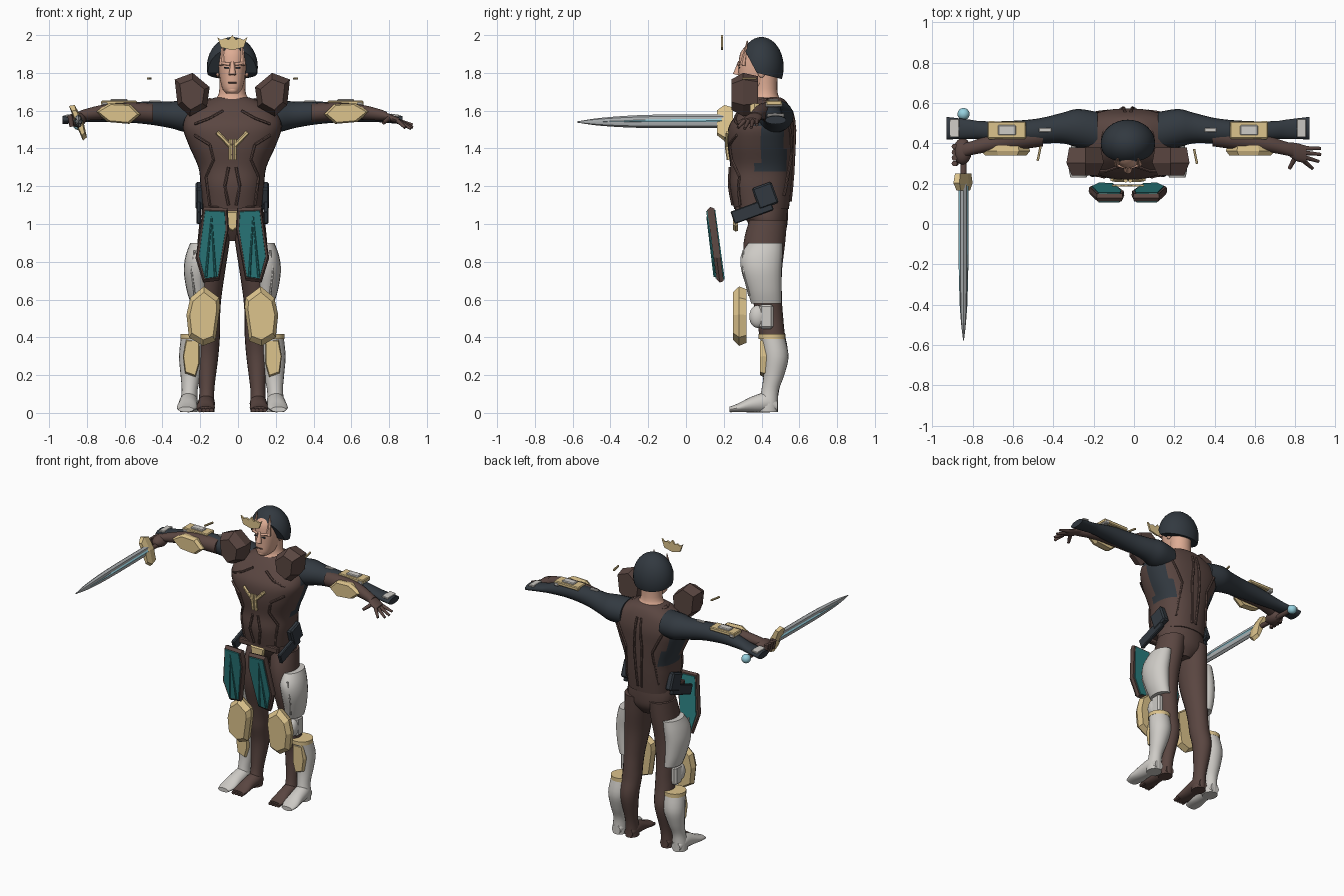
import bpy, bmesh, math
from mathutils import Vector, Matrix
from mathutils.bvhtree import BVHTree

if "Cube" in bpy.data.objects:
    bpy.data.objects.remove(bpy.data.objects["Cube"])

X0 = -0.03  # symmetry plane of the figure


def material(name, r, g, b):
    m = bpy.data.materials.new(name)
    m.diffuse_color = [(c / 255 / 12.92 if c < 11 else ((c / 255 + 0.055) / 1.055) ** 2.4) for c in (r, g, b)] + [1]
    m.use_nodes = True
    m.node_tree.nodes["Principled BSDF"].inputs["Base Color"].default_value = m.diffuse_color
    return m


BROWN = material("brown leather", 90, 70, 65)
DARK = material("dark slate", 50, 57, 64)
TEAL = material("teal cloth", 42, 124, 126)
TAN = material("tan gold", 220, 195, 140)
WHITE = material("pale armour", 206, 203, 198)
SKIN = material("skin", 222, 172, 148)
STEEL = material("steel", 172, 176, 178)
BLUE = material("light blue", 150, 208, 222)


def finish(bm, name, mat, mirror=False, smooth=True, extra=None):
    if mirror:
        dup = bmesh.ops.duplicate(bm, geom=bm.verts[:] + bm.edges[:] + bm.faces[:])["geom"]
        for v in dup:
            if isinstance(v, bmesh.types.BMVert):
                v.co.x *= -1
    bmesh.ops.translate(bm, verts=bm.verts, vec=(X0, 0, 0))
    bmesh.ops.recalc_face_normals(bm, faces=bm.faces)
    bm.normal_update()
    me = bpy.data.meshes.new(name)
    me.materials.append(mat)
    if extra:
        me.materials.append(extra[0])
        for f in bm.faces:
            f.material_index = int(extra[1](f.calc_center_median(), f.normal))
    bm.to_mesh(me)
    ob = bpy.data.objects.new(name, me)
    bpy.context.collection.objects.link(ob)
    if smooth:
        bpy.ops.object.select_all(action='DESELECT')
        ob.select_set(True)
        bpy.context.view_layer.objects.active = ob
        bpy.ops.object.shade_smooth_by_angle(angle=math.radians(40))
    return ob


def loft(name, st, axis, mat, mirror=False, seg=20, power=2.0, sub=4, extra=None, out=None):
    """Elliptical sections (x, y, z, half width, half depth) joined with smooth interpolation."""
    rows = []
    for i in range(len(st) - 1):
        p = [Vector(st[max(0, min(len(st) - 1, i + k))]) for k in (-1, 0, 1, 2)]
        for s in range(sub):
            t = s / sub
            rows.append(0.5 * (2 * p[1] + (p[2] - p[0]) * t + (2 * p[0] - 5 * p[1] + 4 * p[2] - p[3]) * t * t
                               + (3 * p[1] - p[0] - 3 * p[2] + p[3]) * t ** 3))
    rows.append(Vector(st[-1]))
    bm = bmesh.new()
    rings = []
    for x, y, z, a, b in rows:
        ring = []
        for k in range(seg):
            t = 2 * math.pi * k / seg
            u = math.copysign(abs(math.cos(t)) ** (2 / power), math.cos(t)) * a
            w = math.copysign(abs(math.sin(t)) ** (2 / power), math.sin(t)) * b
            d = {'z': (u, w, 0), 'x': (0, u, w), 'y': (u, 0, w)}[axis]
            ring.append(bm.verts.new((x + d[0], y + d[1], z + d[2])))
        rings.append(ring)
    for r, q in zip(rings, rings[1:]):
        for k in range(seg):
            bm.faces.new((r[k], r[(k + 1) % seg], q[(k + 1) % seg], q[k]))
    bm.faces.new(rings[0])
    bm.faces.new(rings[-1])
    if out is not None:
        bm.normal_update()
        out.append(BVHTree.FromBMesh(bm))
    return finish(bm, name, mat, mirror, extra=extra)


def prism(name, outline, y0, y1, mat, mirror=False, front=1.0, shear=0.0, ztop=0.0, grow=1.0):
    """Plate cut from an x-z outline, front face scaled, optionally leaning with height."""
    n = len(outline)
    cx, cz = sum(p[0] for p in outline) / n, sum(p[1] for p in outline) / n
    bm = bmesh.new()
    mid = (y0 + y1) / 2
    rings = []
    for y, s in ((y0, front), (y0 * .55 + y1 * .45, 1.0), (y1, (1 + front) / 2)):
        s *= grow
        rings.append([bm.verts.new((cx + (x - cx) * s, y + shear * (ztop - z), cz + (z - cz) * (s if grow == 1 else s + .1)))
                      for x, z in outline])
    for r, q in zip(rings, rings[1:]):
        for k in range(n):
            bm.faces.new((r[k], r[(k + 1) % n], q[(k + 1) % n], q[k]))
    bm.faces.new(rings[0])
    bm.faces.new(rings[-1])
    return finish(bm, name, mat, mirror, smooth=False)


def rods(name, segs, mat, mirror=False, sides=10):
    """Tapered rods (start, end, start radius, end radius)."""
    bm = bmesh.new()
    for p, q, a, b in segs:
        p, q = Vector(p), Vector(q)
        m = Matrix.Translation((p + q) / 2) @ (q - p).to_track_quat('Z', 'Y').to_matrix().to_4x4()
        bmesh.ops.create_cone(bm, cap_ends=True, segments=sides, radius1=a, radius2=b, depth=(q - p).length, matrix=m)
    return finish(bm, name, mat, mirror)


def box(name, c, size, mat, mirror=False, rot=(0, 0, 0)):
    bm = bmesh.new()
    m = Matrix.Translation(c)
    for ang, ax in zip(rot, 'XYZ'):
        m = m @ Matrix.Rotation(ang, 4, ax)
    bmesh.ops.create_cube(bm, size=1, matrix=m @ Matrix.Diagonal((*size, 1)))
    bmesh.ops.bevel(bm, geom=bm.edges[:], offset=min(size) * .2, segments=1, affect='EDGES')
    return finish(bm, name, mat, mirror, smooth=False)


def ball(name, c, size, mat, mirror=False, cuts=()):
    bm = bmesh.new()
    bmesh.ops.create_uvsphere(bm, u_segments=32, v_segments=20, radius=1,
                              matrix=Matrix.Translation(c) @ Matrix.Diagonal((*size, 1)))
    for co, no in cuts:
        bmesh.ops.bisect_plane(bm, geom=bm.verts[:] + bm.edges[:] + bm.faces[:], plane_co=co, plane_no=no, clear_outer=True)
        bmesh.ops.holes_fill(bm, edges=[e for e in bm.edges if e.is_boundary])
    return finish(bm, name, mat, mirror)


# Torso with dark side panels
tree = []
loft("torso", [(0, .40, 1.08, .155, .145), (0, .395, 1.2, .168, .163), (0, .40, 1.3, .18, .165),
               (0, .395, 1.42, .232, .175), (0, .40, 1.52, .262, .172), (0, .42, 1.6, .225, .135),
               (0, .43, 1.65, .14, .10), (0, .43, 1.67, .09, .07)], 'z', BROWN, seg=36, power=2.4, sub=5, out=tree,
     extra=(DARK, lambda c, n: abs(n.x) > .6 and 1.27 < c.z < 1.57 and c.y > .38))


def on_chest(pts, side=-1, lift=.004):
    res = []
    for x, z in pts:
        hit = tree[0].ray_cast(Vector((x, side * 2 + .4, z)), Vector((0, -side, 0)))[0]
        res.append(hit + Vector((0, side * lift, 0)))
    return res


def seams(name, lines, mat, r, mirror=True, side=-1):
    segs = []
    for ln in lines:
        fine = [(a[0] + (b[0] - a[0]) * k / 4, a[1] + (b[1] - a[1]) * k / 4) for a, b in zip(ln, ln[1:]) for k in range(4)] + [ln[-1]]
        p = on_chest(fine, side)
        segs += [(a, b, r, r) for a, b in zip(p, p[1:])]
    rods(name, segs, mat, mirror, 6)


seams("chest_seams", [[(.02, 1.3), (.04, 1.2), (.02, 1.1)], [(.2, 1.47), (.12, 1.42), (.1, 1.34), (.14, 1.25), (.12, 1.1)],
                      [(.05, 1.6), (.12, 1.56), (.2, 1.53)]], BROWN, .008)
seams("back_seams", [[(.015, 1.6), (.03, 1.4), (.015, 1.12)], [(.17, 1.52), (.1, 1.38), (.12, 1.15)]], BROWN, .008, side=1)
seams("chest_ornament", [[(.08, 1.485), (.008, 1.41)], [(.012, 1.45), (.012, 1.34)]], TAN, .011)
rods("collar", [((.12 * math.cos(t), .43 + .09 * math.sin(t), 1.655 - .012 * abs(math.sin(t))),
                 (.12 * math.cos(t + .4), .43 + .09 * math.sin(t + .4), 1.655 - .012 * abs(math.sin(t + .4))), .012, .012)
                for t in [k * .3927 for k in range(16)]], BROWN)

# Pelvis, belt and buckle
loft("pelvis", [(0, .41, 1.13, .15, .13), (0, .425, 1.04, .165, .115), (0, .44, .97, .14, .09), (0, .44, .91, .05, .05)], 'z', BROWN)
box("belt_strap", (.178, .35, 1.07), (.025, .22, .07), DARK, True, (.35, 0, 0))
box("belt_pouch", (.172, .42, 1.15), (.045, .11, .12), DARK, True, (.35, 0, 0))
prism("buckle", [(-.055, 1.07), (.055, 1.07), (.04, .99), (0, .96), (-.04, .99)], .25, .275, TAN, front=.85)
box("belt_front", (0, .275, 1.075), (.3, .03, .04), BROWN)

# Head, face and neck
loft("neck", [(0, .43, 1.6, .13, .10), (0, .425, 1.645, .11, .088), (0, .42, 1.69, .072, .066), (0, .42, 1.8, .07, .066)], 'z', SKIN)
loft("head", [(0, .335, 1.69, .03, .04), (0, .36, 1.715, .052, .08), (0, .378, 1.78, .068, .10), (0, .385, 1.85, .074, .107),
              (0, .39, 1.91, .07, .10), (0, .395, 1.95, .05, .07)], 'z', SKIN, seg=28, power=2.3)
rods("nose", [((0, .284, 1.86), (0, .268, 1.79), .008, .02)], SKIN)
ball("chin", (0, .302, 1.71), (.03, .022, .02), SKIN)
ball("ears", (.077, .40, 1.81), (.01, .022, .035), SKIN, True)
rods("brow", [((.012, .28, 1.845), (.058, .293, 1.852), .009, .007)], SKIN, True)
box("eyes", (.03, .2815, 1.828), (.026, .008, .008), DARK, True)
box("mouth", (0, .277, 1.748), (.045, .008, .006), BROWN)
rods("brow_spikes", [((.055, .30, 1.84), (.05, .325, 1.97), .017, .003)], SKIN, True, 6)
ball("helmet", (0, .40, 1.83), (.135, .117, .16), DARK,
     cuts=[((0, .375, 1.80), (0, -.25, -1)), ((0, .375, 1.80), (0, -.14, -.075))])
prism("crown_plate", [(-.08, 1.99), (-.06, 1.975), (-.035, 1.985), (-.02, 1.975), (0, 2.0), (.02, 1.975), (.035, 1.985),
                      (.06, 1.975), (.08, 1.99), (.06, 1.935), (0, 1.92), (-.06, 1.935)], .185, .197, TAN)

# Shoulder guards and arms
prism("shoulder_guard", [(.305, 1.765), (.21, 1.8), (.12, 1.725), (.135, 1.62), (.225, 1.57), (.29, 1.63)],
      .24, .38, BROWN, True, front=.7)
loft("sleeve", [(.15, .455, 1.565, .10, .085), (.25, .475, 1.572, .095, .085), (.33, .475, 1.578, .075, .07),
                (.45, .46, 1.588, .062, .06), (.6, .455, 1.59, .055, .05), (.73, .465, 1.575, .045, .035),
                (.79, .47, 1.565, .048, .027), (.9, .475, 1.55, .056, .022)], 'x', DARK, True)
loft("forearm", [(.42, .435, 1.588, .05, .05), (.55, .42, 1.595, .052, .048), (.68, .40, 1.592, .042, .04),
                 (.78, .375, 1.578, .034, .03), (.82, .365, 1.57, .035, .022)], 'x', BROWN, True)
prism("elbow_plate", [(.485, 1.58), (.54, 1.635), (.65, 1.64), (.728, 1.595), (.66, 1.54), (.545, 1.53)],
      .34, .39, TAN, True, front=.85)
box("forearm_plate", (.6, .465, 1.64), (.19, .085, .025), TAN, True)
box("forearm_clasp", (.6, .465, 1.65), (.09, .05, .024), WHITE, True)
box("forearm_clasp_end", (.675, .465, 1.632), (.035, .09, .025), WHITE, True)
box("cuff_inset", (.86, .475, 1.575), (.045, .09, .012), WHITE, True, (0, .14, 0))
box("sleeve_gem", (.41, .465, 1.648), (.06, .02, .012), WHITE, True)
box("loose_sliver_tan", (.335, .335, 1.77), (.012, .075, .012), TAN, rot=(0, 0, .2))
box("loose_sliver_tan_other", (-.44, .35, 1.77), (.012, .075, .012), TAN, rot=(0, 0, -.2))

# Open hand
loft("open_palm", [(.8, .37, 1.572, .035, .022), (.84, .355, 1.56, .045, .02), (.885, .345, 1.545, .042, .016)], 'x', BROWN)
tips = [(.955, .375, 1.525), (.955, .345, 1.51), (.945, .31, 1.505), (.915, .275, 1.51)]
rods("open_fingers", [((.875, .375 - .022 * k, 1.547), t, .012, .008) for k, t in enumerate(tips)]
     + [((.83, .33, 1.56), (.80, .275, 1.535), .014, .009)], BROWN)

# Fist and sword
S = Vector((-.815, 0, 1.54))
ball("fist", (-.82, .36, 1.552), (.045, .065, .04), BROWN)
rods("fist_fingers", [((-.86, .30 + .028 * k, 1.575), (-.85, .30 + .028 * k, 1.515), .014, .012) for k in range(4)], BROWN)
rods("sword_grip", [(S + Vector((0, .22, 0)), S + Vector((0, .53, -.01)), .016, .016)], BROWN)
ball("pommel", S + Vector((0, .545, -.012)), (.03, .03, .03), BLUE)
loft("blade", [(-.815, .2, 1.545, .02, .036), (-.815, -.2, 1.543, .021, .035), (-.815, -.44, 1.541, .016, .022),
               (-.815, -.578, 1.54, .002, .003)], 'y', STEEL, seg=8)
loft("blade_inlay", [(-.815, .19, 1.547, .0235, .016), (-.815, -.2, 1.545, .024, .014),
                     (-.815, -.44, 1.542, .0175, .004)], 'y', BLUE, seg=8)
prism("sword_guard", [(-.865, 1.625), (-.835, 1.63), (-.79, 1.55), (-.77, 1.46), (-.79, 1.44), (-.825, 1.52)],
      .165, .25, TAN, front=.7)

# Hanging hip panels, teal with brown border
panel = [(.155, 1.09), (.025, 1.085), (.018, .98), (.07, .70), (.155, .69), (.195, .82)]
prism("hip_panel_border", panel, .112, .15, BROWN, True, front=.92, shear=.125, ztop=1.09)
prism("hip_panel_cloth", panel, .107, .155, TEAL, True, front=.94, shear=.125, ztop=1.09, grow=.84)
rods("hip_panel_folds", [((.11, .11, 1.04), (.115 + dx, .152, .72), .003, .007) for dx in (-.025, .025)], TEAL, True, 6)

# Legs and bare-brown feet
loft("leg", [(.088, .435, 1.02, .085, .10), (.1, .415, .9, .085, .11), (.118, .41, .75, .08, .098), (.125, .43, .6, .066, .078),
             (.125, .445, .5, .06, .07), (.127, .455, .42, .062, .068), (.132, .475, .3, .058, .064), (.135, .45, .13, .04, .045),
             (.137, .435, .05, .042, .05), (.137, .435, .005, .042, .05)], 'z', BROWN, True)
loft("foot", [(.137, .48, .035, .03, .03), (.137, .43, .05, .045, .045), (.14, .35, .04, .045, .036),
              (.142, .29, .026, .05, .022), (.142, .245, .02, .042, .014)], 'y', BROWN, True)
rods("toes", [((.11 + .021 * k, .28, .02), (.11 + .021 * k, .235, .014), .014, .011) for k in range(4)], BROWN, True, 8)

# Pale outer thigh armour and boots
loft("thigh_armour", [(.165, .42, .9, .058, .09), (.178, .40, .83, .07, .11), (.187, .40, .75, .07, .106),
                      (.182, .415, .65, .06, .09), (.17, .425, .58, .05, .08)], 'z', WHITE, True)
rods("thigh_ridge", [((.20, .302, .86), (.215, .305, .74), .006, .006), ((.215, .305, .74), (.2, .335, .62), .006, .006)], WHITE, True, 6)
ball("knee_disc", (.185, .38, .51), (.035, .045, .06), WHITE, True)
box("knee_side_plate", (.185, .425, .51), (.06, .075, .13), WHITE, True)
loft("boot", [(.205, .455, .41, .066, .066), (.212, .475, .3, .07, .068), (.22, .465, .2, .054, .055), (.226, .445, .12, .042, .046),
              (.23, .435, .05, .046, .052), (.23, .435, .004, .046, .052)], 'z', WHITE, True)
loft("boot_foot", [(.23, .485, .035, .032, .03), (.23, .43, .055, .048, .052), (.235, .35, .045, .05, .042),
                   (.24, .28, .028, .054, .024), (.245, .23, .018, .04, .014)], 'y', WHITE, True)
loft("boot_band", [(.204, .455, .392, .071, .072), (.204, .455, .418, .071, .072)], 'z', TAN, True, sub=1)
prism("shin_plate", [(.175, .39), (.245, .39), (.262, .3), (.25, .21), (.195, .19), (.175, .26)], .392, .43, TAN, True, front=.9)

# Faceted knee shields
prism("knee_shield", [(.15, .67), (.222, .61), (.243, .52), (.23, .4), (.155, .355), (.09, .38), (.065, .56), (.07, .61)],
      .25, .32, TAN, True, front=.8)
